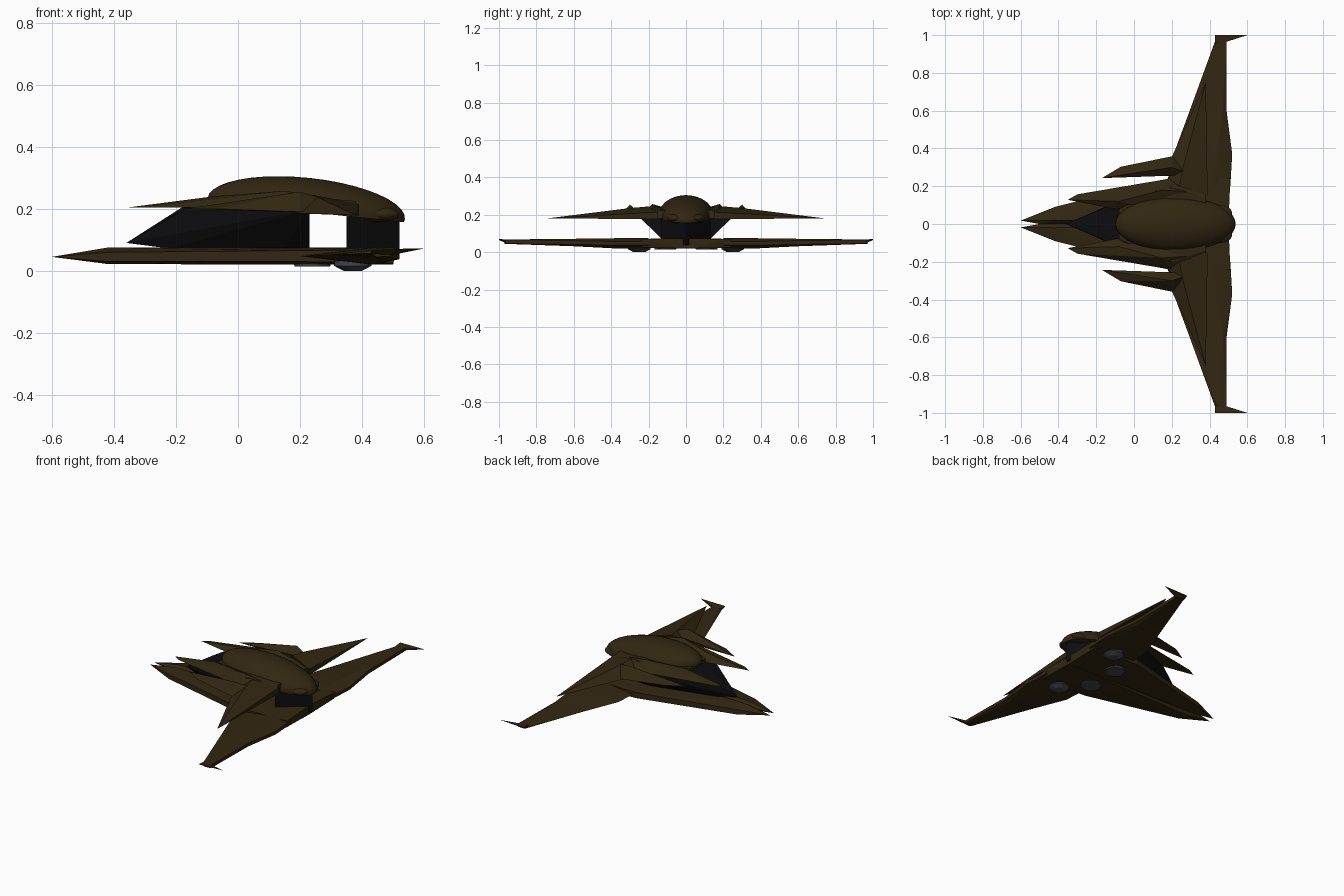
import bpy, bmesh, math
from mathutils import Matrix

cube = bpy.data.objects.get("Cube")
if cube:
    bpy.data.objects.remove(cube)


def material(name, rgb):
    m = bpy.data.materials.new(name)
    m.use_nodes = True
    m.diffuse_color = (*rgb, 1)
    m.node_tree.nodes["Principled BSDF"].inputs["Base Color"].default_value = (*rgb, 1)
    return m


BROWN = material("dark_bronze", (0.032, 0.02, 0.006))
BLACK = material("black_armour", (0.004, 0.004, 0.005))
GREY = material("pad_grey", (0.06, 0.058, 0.075))


def finish(name, bm, mat, mirror):
    bmesh.ops.recalc_face_normals(bm, faces=bm.faces)
    mesh = bpy.data.meshes.new(name)
    bm.to_mesh(mesh)
    bm.free()
    mesh.materials.append(mat)
    ob = bpy.data.objects.new(name, mesh)
    bpy.context.collection.objects.link(ob)
    if mirror:
        mod = ob.modifiers.new("mirror", 'MIRROR')
        mod.use_axis = (False, True, False)
        mod.use_mirror_merge = False
    return ob


def faceted(name, points, mat=BROWN, mirror=True):
    """Flat-faced convex solid through a few corner points."""
    bm = bmesh.new()
    for p in points:
        bm.verts.new(p)
    hull = bmesh.ops.convex_hull(bm, input=bm.verts)
    loose = {v for v in hull["geom_interior"] + hull["geom_unused"]
             if isinstance(v, bmesh.types.BMVert)}
    bmesh.ops.delete(bm, geom=list(loose), context='VERTS')
    return finish(name, bm, mat, mirror)


def both(points):
    return points + [(x, -y, z) for x, y, z in points if y]


def section(y, lead, ridge, trail, top, bottom):
    """Wing cross-section: leading edge, ridge, blunt trailing edge."""
    mid = (top + bottom) / 2
    return [(lead, y, mid), (ridge, y, top), (ridge, y, bottom),
            (trail, y, mid + 0.01), (trail, y, mid - 0.01)]


def ellipsoid(name, centre, radii, tilt=0, floor=None, mirror=False):
    bm = bmesh.new()
    bmesh.ops.create_uvsphere(bm, u_segments=40, v_segments=20, radius=1)
    if floor is not None:
        geom = bm.verts[:] + bm.edges[:] + bm.faces[:]
        bmesh.ops.bisect_plane(bm, geom=geom, plane_co=(0, 0, floor),
                               plane_no=(0, 0, -1), clear_outer=True)
        rim = [e for e in bm.edges if e.is_boundary]
        bmesh.ops.contextual_create(bm, geom=rim)
    bm.transform(Matrix.Translation(centre) @ Matrix.Rotation(tilt, 4, 'Y')
                 @ Matrix.Diagonal((*radii, 1)))
    ob = finish(name, bm, BROWN, mirror)
    bpy.ops.object.select_all(action='DESELECT')
    ob.select_set(True)
    bpy.context.view_layer.objects.active = ob
    bpy.ops.object.shade_smooth_by_angle(angle=math.radians(40))
    return ob


# Lower hull with split nose
faceted("lower_hull", [
    (-0.6, 0.018, 0.045), (-0.5, 0, 0.05),
    (-0.42, 0.02, 0.075), (-0.42, 0.02, 0.022), (-0.42, 0.09, 0.06), (-0.42, 0.09, 0.03),
    (0.18, 0.24, 0.065), (0.18, 0.24, 0.03), (0.2, 0.12, 0.075), (0.2, 0.12, 0.02),
    (0.5, 0, 0.075), (0.5, 0, 0.02), (0.51, 0.24, 0.07), (0.5, 0.24, 0.025)])

# Lower wings, inboard and outboard, with swept tips
root = section(0.2, 0.2, 0.42, 0.51, 0.075, 0.02)
knee = section(0.37, 0.21, 0.44, 0.52, 0.075, 0.02)
middle = section(0.6, 0.295, 0.47, 0.49, 0.072, 0.032)
tip = section(0.97, 0.43, 0.445, 0.49, 0.068, 0.045)
faceted("lower_wing_root", root + knee)
faceted("lower_wing_inner", knee + middle)
faceted("lower_wing_outer", middle + tip)
faceted("wing_tip_spike", [
    (0.43, 0.955, 0.05), (0.43, 0.955, 0.066), (0.49, 0.965, 0.05), (0.49, 0.965, 0.066),
    (0.43, 1, 0.065), (0.43, 1, 0.07), (0.6, 1, 0.072)])

# Black pylons between the two decks
faceted("front_pylon", both([
    (-0.36, 0, 0.09), (-0.18, 0, 0.205), (-0.16, 0.085, 0.205), (-0.22, 0.04, 0.072),
    (0.15, 0.13, 0.072), (0.23, 0.13, 0.072), (0.23, 0.26, 0.198)]), BLACK, False)
faceted("rear_pylon", both([
    (0.35, 0.13, 0.04), (0.35, 0.13, 0.195), (0.52, 0, 0.04), (0.52, 0, 0.18)]), BLACK, False)

# Upper deck, forward claws and upper wings
faceted("upper_deck", both([
    (-0.08, 0.08, 0.205), (-0.08, 0.08, 0.225), (0.22, 0.25, 0.195), (0.2, 0.2, 0.24),
    (0.38, 0.22, 0.18), (0.38, 0.14, 0.225)]), BROWN, False)
faceted("inner_claw", [
    (-0.35, 0.128, 0.205), (-0.3, 0.157, 0.205), (-0.1, 0.08, 0.205), (-0.08, 0.12, 0.24),
    (0.15, 0.18, 0.258), (0.2, 0.06, 0.2), (0.2, 0.242, 0.2), (0.28, 0.17, 0.235)])
faceted("outer_claw", [
    (-0.17, 0.243, 0.2), (-0.07, 0.303, 0.2), (0.0, 0.275, 0.225), (0.18, 0.262, 0.19),
    (0.2, 0.358, 0.19), (0.2, 0.3, 0.255), (0.32, 0.26, 0.22), (0.32, 0.3, 0.185)])
faceted("upper_wing", [
    (0.2, 0.355, 0.185), (0.18, 0.24, 0.195), (0.38, 0.75, 0.18), (0.39, 0.15, 0.178),
    (0.39, 0.15, 0.215), (0.26, 0.3, 0.236), (0.24, 0.2, 0.245)])

# Tilted dome and the rounded lips beneath its tail
ellipsoid("dome", (0.22, 0, 0.2), (0.32, 0.145, 0.1), math.radians(6), floor=-0.1)
ellipsoid("tail_lip", (0.455, 0.055, 0.182), (0.065, 0.045, 0.025), mirror=True)

# Round pads on the underside
for name, x, y, low, taper in (("outer_pad", 0.37, 0.25, 0.0, 0.5),
                               ("inner_pad", 0.24, 0.11, 0.014, 0.95)):
    bm = bmesh.new()
    high = 0.032
    bmesh.ops.create_cone(bm, cap_ends=True, segments=32, radius1=0.06 * taper, radius2=0.06,
                          depth=0.016 - low / 2,
                          matrix=Matrix.Translation((x, y, low + 0.008 - low / 4)))
    bmesh.ops.create_cone(bm, cap_ends=True, segments=32, radius1=0.06, radius2=0.06,
                          depth=high - 0.016 - low / 2,
                          matrix=Matrix.Translation((x, y, (high + 0.016 + low / 2) / 2)))
    finish(name, bm, GREY, True)
